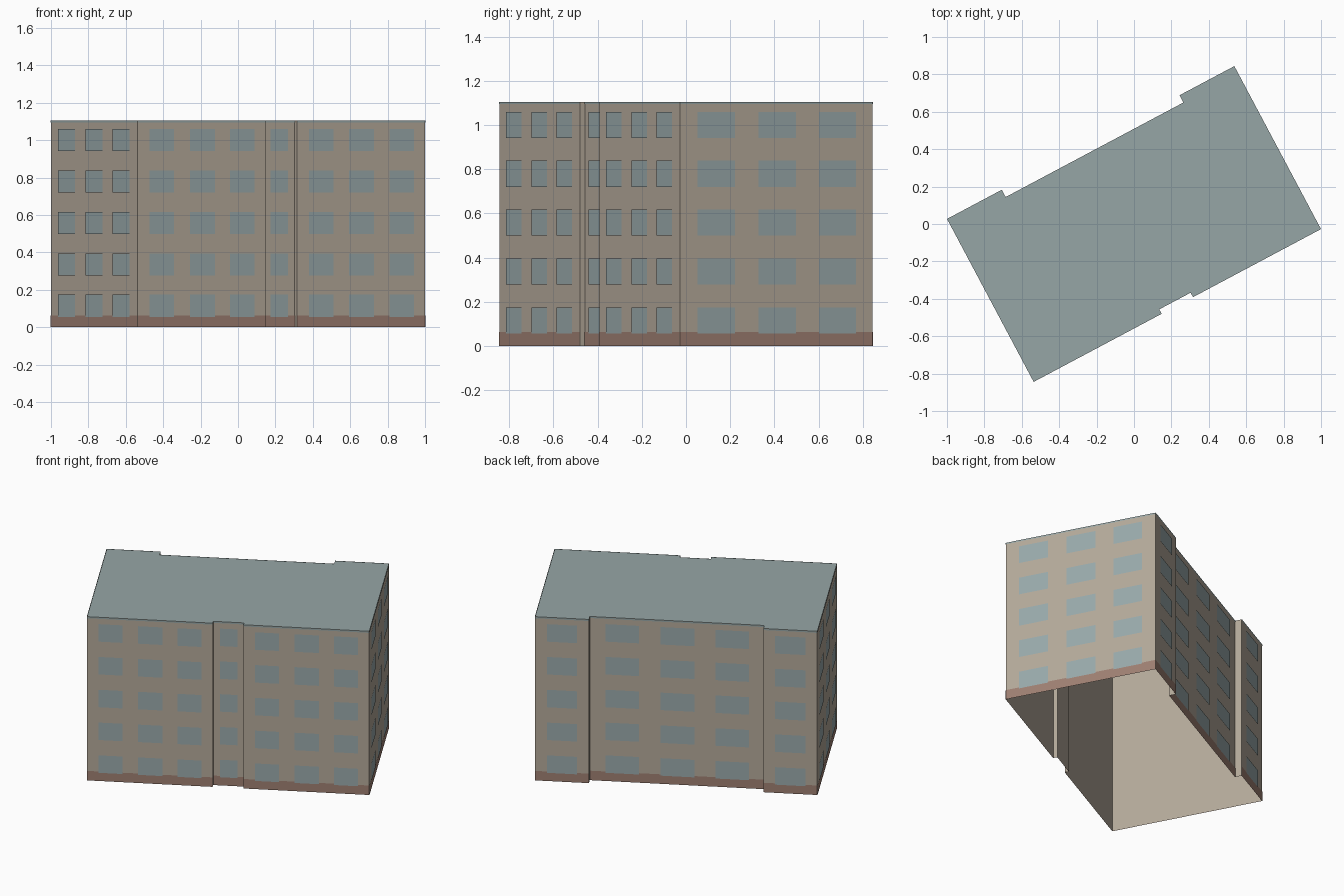
import bpy
import bmesh
from math import radians
from mathutils import Matrix, Vector

cube = bpy.data.objects.get("Cube")
if cube:
    bpy.data.objects.remove(cube)

HEIGHT = 1.105
HALF_L, HALF_W = 0.87, 0.4935
FLOORS, FLOOR_H = 5, 0.2215
SILL, WINDOW_H, BASE_H = 0.056, 0.118, 0.064
TURN = Matrix.Rotation(radians(28), 3, 'Z')


def srgb(*rgb):
    return [((c / 255 + 0.055) / 1.055) ** 2.4 for c in rgb] + [1.0]


def material(name, colour):
    mat = bpy.data.materials.new(name)
    mat.use_nodes = True
    mat.diffuse_color = colour
    mat.node_tree.nodes["Principled BSDF"].inputs["Base Color"].default_value = colour
    return mat


WALL = material("beige wall", srgb(180, 169, 154))
GLASS = material("grey blue glass", srgb(153, 169, 171))
BRICK = material("brown plinth", srgb(158, 127, 114))
ROOF = material("grey green roof", srgb(150, 166, 166))


def make_object(name, quads, mat):
    """Build one object from a list of polygons given as point lists."""
    bm = bmesh.new()
    for quad in quads:
        bm.faces.new([bm.verts.new(TURN @ Vector(p)) for p in quad])
    bmesh.ops.remove_doubles(bm, verts=bm.verts, dist=0.0001)
    mesh = bpy.data.meshes.new(name)
    bm.to_mesh(mesh)
    bm.free()
    mesh.materials.append(mat)
    obj = bpy.data.objects.new(name, mesh)
    bpy.context.collection.objects.link(obj)
    return obj


def recess(half, depth):
    """Half of the outline: one long side with a shallow recess in it."""
    y = -HALF_W
    return [(-HALF_L, y), (-half, y), (-half, y + depth),
            (half, y + depth), (half, y), (HALF_L, y)]


def panel(a, b, start, end, low, high, offset):
    """Upright quad on the wall from a to b, pushed slightly outwards."""
    along = b - a
    out = Vector((along.y, -along.x)).normalized() * offset
    p, q = a + along * start + out, a + along * end + out
    return [(p.x, p.y, low), (q.x, q.y, low), (q.x, q.y, high), (p.x, p.y, high)]


# Footprint, counter-clockwise: front side, then back side turned around
outline = recess(0.095, 0.027)
outline += [(-x, -y) for x, y in recess(0.538, 0.044)]
corners = [Vector(p) for p in outline]
sides = list(zip(corners, corners[1:] + corners[:1]))

walls, windows, plinth, eaves = [], [], [], []
for a, b in sides:
    walls.append(panel(a, b, 0, 1, 0, HEIGHT, 0))
    length = (b - a).length
    if length < 0.1:
        continue  # narrow returns stay plain
    plinth.append(panel(a, b, 0, 1, 0, BASE_H, 0.002))
    eaves.append(panel(a, b, 0, 1, HEIGHT - 0.01, HEIGHT, 0.002))
    # Wide bays carry three windows per floor, narrow bays one
    if length > 0.5:
        spans = [(0.09, 0.283), (0.405, 0.6), (0.72, 0.912)]
    else:
        spans = [(0.22, 0.78)]
    for floor in range(FLOORS):
        low = SILL + floor * FLOOR_H
        for start, end in spans:
            windows.append(panel(a, b, start, end, low, low + WINDOW_H, 0.004))

# Open-bottomed shell, flat roof and the painted details
make_object("walls", walls, WALL)
make_object("roof", [[(c.x, c.y, HEIGHT) for c in corners]], ROOF)
make_object("plinth_band", plinth, BRICK)
make_object("roof_edge", eaves, ROOF)
make_object("windows", windows, GLASS)
